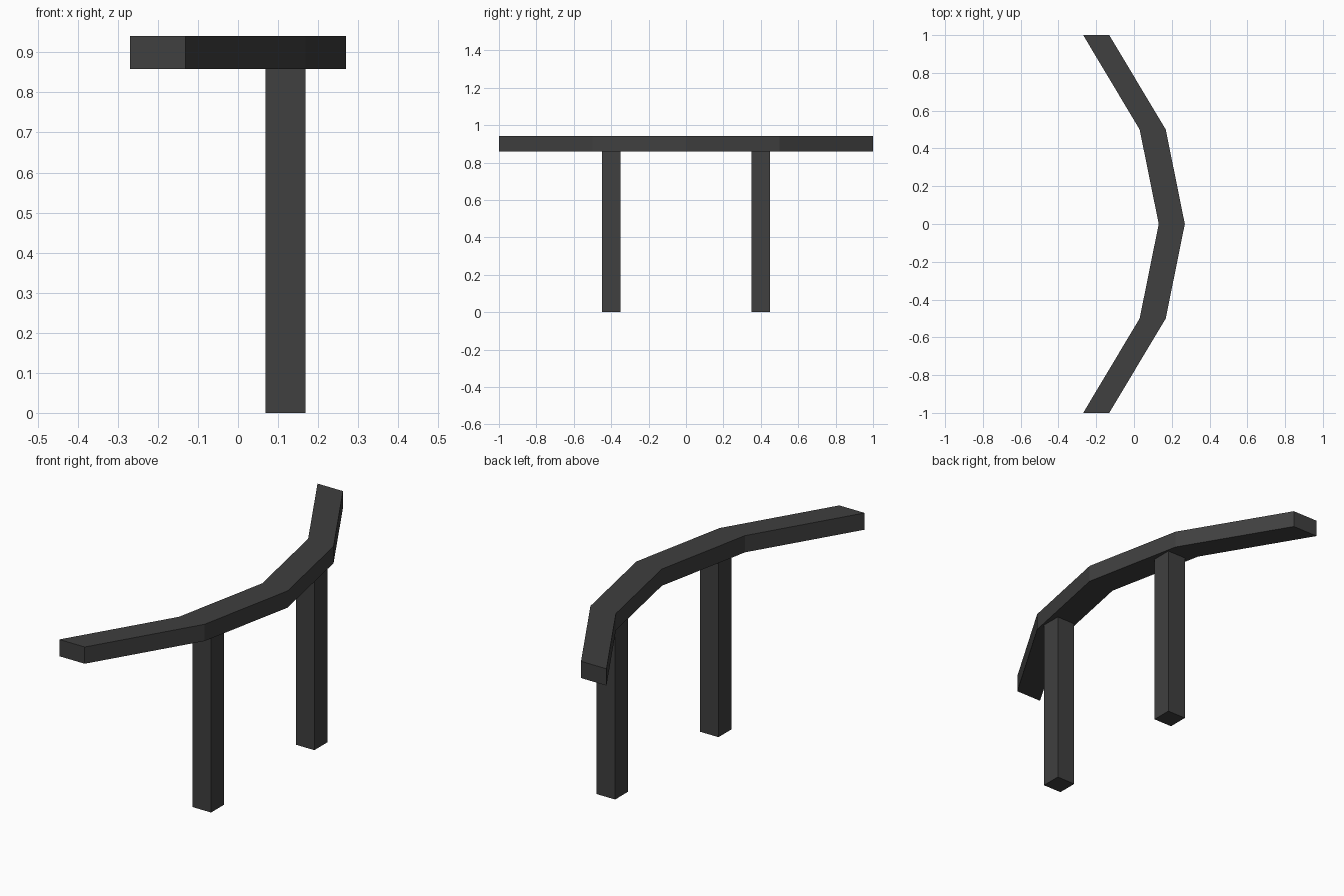
import bpy, bmesh

if "Cube" in bpy.data.objects:
    bpy.data.objects.remove(bpy.data.objects["Cube"])

dark = bpy.data.materials.new("dark_metal")
dark.diffuse_color = (0.05, 0.05, 0.05, 1)
dark.use_nodes = True
dark.node_tree.nodes["Principled BSDF"].inputs["Base Color"].default_value = dark.diffuse_color


def finish(name, bm):
    bmesh.ops.recalc_face_normals(bm, faces=bm.faces)
    mesh = bpy.data.meshes.new(name)
    bm.to_mesh(mesh)
    bm.free()
    mesh.materials.append(dark)
    obj = bpy.data.objects.new(name, mesh)
    bpy.context.collection.objects.link(obj)
    return obj


# Bent top rail: one rectangular section swept along a mirrored path
Z0, Z1, HALF_W = 0.859, 0.941, 0.069
path = [(-0.2, -1), (0.099, -0.5), (0.2, 0), (0.099, 0.5), (-0.2, 1)]
bm = bmesh.new()
rings = [[bm.verts.new((x + dx, y, z)) for dx, z in
          ((-HALF_W, Z0), (HALF_W, Z0), (HALF_W, Z1), (-HALF_W, Z1))]
         for x, y in path]
for a, b in zip(rings, rings[1:]):
    for i in range(4):
        j = (i + 1) % 4
        bm.faces.new((a[i], a[j], b[j], b[i]))
bm.faces.new(rings[0])
bm.faces.new(rings[-1])
finish("top_rail", bm)

# Two square posts
for name, side in (("front_post", -1), ("back_post", 1)):
    bm = bmesh.new()
    bmesh.ops.create_cube(bm, size=1)
    bmesh.ops.scale(bm, vec=(0.1, 0.1, Z0), verts=bm.verts)
    bmesh.ops.translate(bm, vec=(0.119, side * 0.4, Z0 / 2), verts=bm.verts)
    finish(name, bm)
